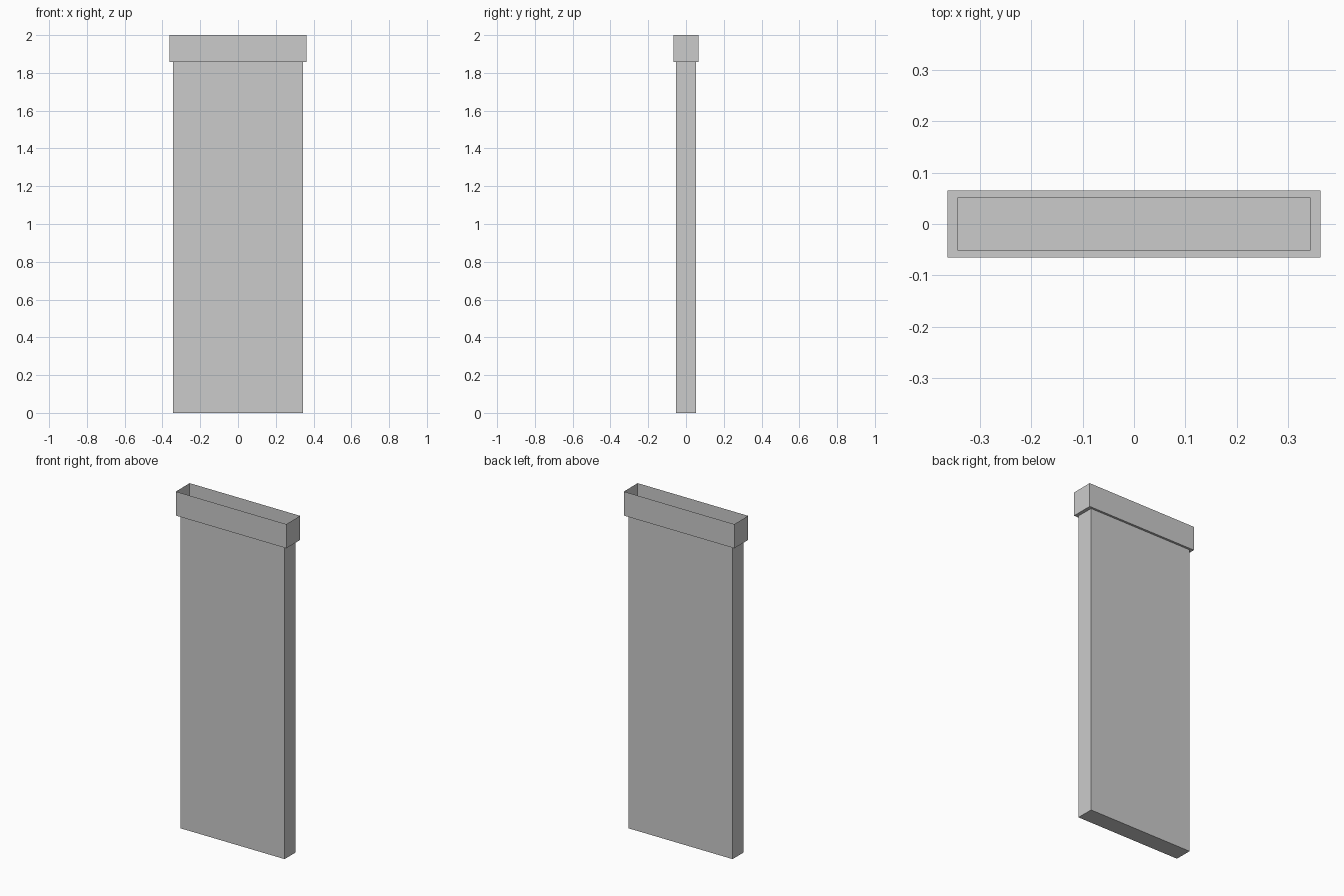
import bpy, bmesh

if "Cube" in bpy.data.objects:
    bpy.data.objects.remove(bpy.data.objects["Cube"])

# Half width, half depth and height of each ring, from the base up
RINGS = [
    (0.343, 0.052, 0.0),     # panel base
    (0.343, 0.052, 1.857),   # panel top
    (0.363, 0.065, 1.857),   # collar ledge
    (0.363, 0.065, 2.0),     # open rim
]

bm = bmesh.new()


def ring(hx, hy, z):
    return [bm.verts.new((sx * hx, sy * hy, z))
            for sx, sy in ((-1, -1), (1, -1), (1, 1), (-1, 1))]


loops = [ring(*r) for r in RINGS]

# Closed bottom, then panel walls, ledge and collar walls; top stays open
bm.faces.new(loops[0][::-1])
for lower, upper in zip(loops, loops[1:]):
    for i in range(4):
        j = (i + 1) % 4
        bm.faces.new((lower[i], lower[j], upper[j], upper[i]))

mesh = bpy.data.meshes.new("panel_with_open_collar")
bm.to_mesh(mesh)
bm.free()
panel = bpy.data.objects.new("panel_with_open_collar", mesh)
bpy.context.collection.objects.link(panel)
